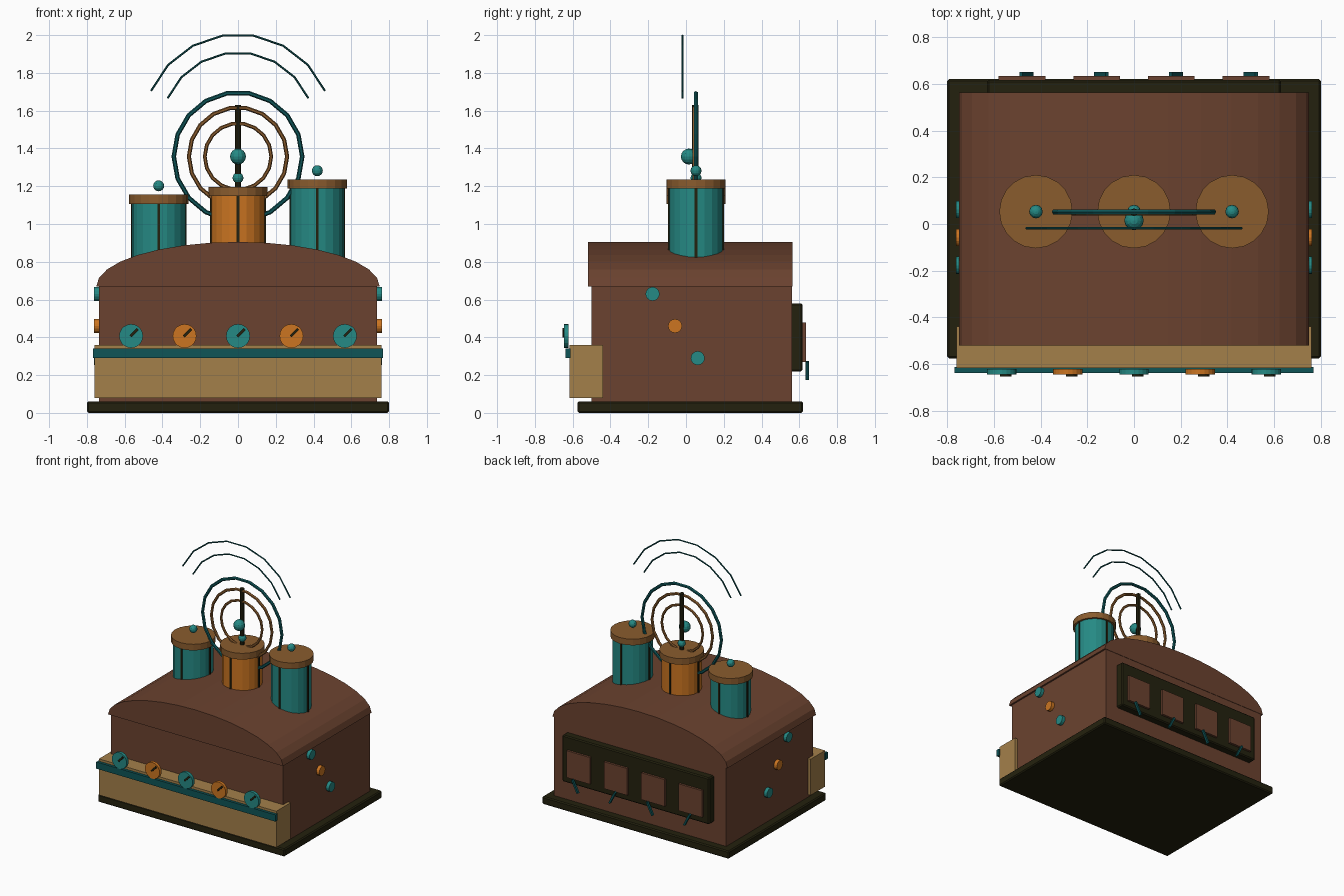
import bpy, bmesh, math
from mathutils import Matrix, Vector

if "Cube" in bpy.data.objects:
    bpy.data.objects.remove(bpy.data.objects["Cube"])


def srgb(c):
    return c / 12.92 if c <= 0.04045 else ((c + 0.055) / 1.055) ** 2.4


def material(name, r, g, b):
    m = bpy.data.materials.new(name)
    m.diffuse_color = (srgb(r), srgb(g), srgb(b), 1)
    m.use_nodes = True
    m.node_tree.nodes["Principled BSDF"].inputs["Base Color"].default_value = m.diffuse_color
    return m


BROWN = material("brown", 0.42, 0.26, 0.185)
TAN = material("tan", 0.64, 0.50, 0.29)
TEAL = material("teal", 0.145, 0.54, 0.52)
DEEP = material("dark teal", 0.055, 0.33, 0.34)
ORANGE = material("orange", 0.80, 0.46, 0.13)
COPPER = material("copper", 0.54, 0.36, 0.18)
BLACK = material("near black", 0.14, 0.13, 0.055)


def finish(name, bm, mat):
    bmesh.ops.recalc_face_normals(bm, faces=bm.faces)
    me = bpy.data.meshes.new(name)
    bm.to_mesh(me)
    bm.free()
    me.materials.append(mat)
    ob = bpy.data.objects.new(name, me)
    bpy.context.collection.objects.link(ob)
    return ob


def box(name, lo, hi, mat, bevel=0.0, tilt=0.0):
    """Box between two corners, optionally tilted about its y axis."""
    lo, hi = Vector(lo), Vector(hi)
    bm = bmesh.new()
    bmesh.ops.create_cube(bm, size=1, matrix=Matrix.Translation((lo + hi) / 2)
                          @ Matrix.Rotation(tilt, 4, 'Y') @ Matrix.Diagonal((*(hi - lo), 1)))
    if bevel:
        bmesh.ops.bevel(bm, geom=bm.edges[:], offset=bevel, segments=1, affect='EDGES')
    return finish(name, bm, mat)


def cylinder(name, centre, r, depth, mat, axis='Z', sides=20):
    rot = {'Z': Matrix(), 'X': Matrix.Rotation(math.pi / 2, 4, 'Y'),
           'Y': Matrix.Rotation(math.pi / 2, 4, 'X')}[axis]
    bm = bmesh.new()
    bmesh.ops.create_cone(bm, cap_ends=True, segments=sides, radius1=r, radius2=r,
                          depth=depth, matrix=Matrix.Translation(centre) @ rot)
    return finish(name, bm, mat)


def ball(name, centre, r, mat):
    bm = bmesh.new()
    bmesh.ops.create_uvsphere(bm, u_segments=12, v_segments=8, radius=r,
                              matrix=Matrix.Translation(centre))
    return finish(name, bm, mat)


def tube(name, pts, r, mat, closed=False, sides=6):
    """Tube along points lying in one x-z plane."""
    pts = [Vector(p) for p in pts]
    n = len(pts)
    bm = bmesh.new()
    rings = []
    for i, p in enumerate(pts):
        a = pts[(i - 1) % n] if closed or i else p
        b = pts[(i + 1) % n] if closed or i < n - 1 else p
        side = (b - a).normalized().cross(Vector((0, 1, 0)))
        rings.append([bm.verts.new(p + r * (math.cos(t) * side + math.sin(t) * Vector((0, 1, 0))))
                      for t in (2 * math.pi * k / sides for k in range(sides))])
    for i in range(n if closed else n - 1):
        A, B = rings[i], rings[(i + 1) % n]
        for k in range(sides):
            j = (k + 1) % sides
            bm.faces.new((A[k], A[j], B[j], B[k]))
    if not closed:
        bm.faces.new(rings[0])
        bm.faces.new(rings[-1])
    return finish(name, bm, mat)


def arc(cz, y, r, a0, a1, n):
    return [(r * math.cos(t), y, cz + r * math.sin(t))
            for t in (math.radians(a0 + (a1 - a0) * i / n) for i in range(n + 1))]


# Base and body
box("base_plate", (-0.8, -0.575, 0), (0.8, 0.62, 0.06), BLACK, 0.008)
box("body", (-0.737, -0.5, 0.055), (0.737, 0.56, 0.68), BROWN)

# Arched lid: half ellipse extruded along y
bm = bmesh.new()
prof = [bm.verts.new((0.75 * math.cos(math.pi * i / 16), -0.52,
                      0.67 + 0.235 * math.sin(math.pi * i / 16))) for i in range(17)]
face = bm.faces.new(prof)
ext = bmesh.ops.extrude_face_region(bm, geom=[face])
bmesh.ops.translate(bm, vec=(0, 1.083, 0),
                    verts=[v for v in ext["geom"] if isinstance(v, bmesh.types.BMVert)])
finish("arched_lid", bm, BROWN)

# Front console with trim and dials
box("console", (-0.76, -0.617, 0.08), (0.76, -0.44, 0.36), TAN)
box("console_trim", (-0.768, -0.638, 0.29), (0.768, -0.612, 0.342), DEEP)
for i in range(5):
    x = (i - 2) * 0.283
    cylinder(f"dial_{i}", (x, -0.633, 0.407), 0.063, 0.024, ORANGE if i % 2 else TEAL, 'Y')
    box(f"dial_needle_{i}", (x + 0.009, -0.653, 0.397), (x + 0.023, -0.643, 0.453),
        BLACK, tilt=math.radians(45))

# Side buttons, both sides
for s, side in ((-1, "left"), (1, "right")):
    for i, (y, z) in enumerate(((-0.177, 0.63), (-0.058, 0.46), (0.062, 0.29))):
        cylinder(f"{side}_button_{i}", (s * 0.748, y, z), 0.037, 0.03,
                 ORANGE if i == 1 else TEAL, 'X', 16)

# Back panel with plates and levers
box("back_panel", (-0.63, 0.55, 0.22), (0.63, 0.617, 0.58), BLACK, 0.008)
for i in range(4):
    x = (i - 1.5) * 0.32
    box(f"back_plate_{i}", (x - 0.1, 0.61, 0.27), (x + 0.1, 0.634, 0.478), BROWN)
    box(f"lever_{i}", (x + 0.013, 0.632, 0.172), (x + 0.027, 0.65, 0.278), DEEP,
        tilt=math.radians(27 if i % 2 else -27))

# Three towers with ribs, caps and finials
TY = 0.053
for name, x, top, mat in (("left", -0.42, 1.155, TEAL), ("middle", 0, 1.197, ORANGE),
                          ("right", 0.42, 1.235, TEAL)):
    cylinder(f"{name}_tower", (x, TY, (0.78 + top - 0.02) / 2), 0.142, top - 0.8, mat)
    for k in range(4):
        a = k * math.pi / 2
        cx, cy = x + 0.14 * math.cos(a), TY + 0.14 * math.sin(a)
        box(f"{name}_tower_rib_{k}", (cx - 0.007, cy - 0.007, 0.79),
            (cx + 0.007, cy + 0.007, top - 0.03), BLACK)
    cylinder(f"{name}_tower_cap", (x, TY, top - 0.024), 0.157, 0.048, COPPER)
    ball(f"{name}_finial", (x, TY, top + 0.047), 0.029, TEAL)

# Mast, rings and signal arcs
cylinder("mast", (0, 0.05, 1.395), 0.017, 0.47, BLACK, sides=10)
ball("mast_ball", (0, 0.015, 1.357), 0.042, TEAL)
for name, r, t, y, mat in (("outer_ring", 0.34, 0.012, 0.052, DEEP),
                           ("middle_ring", 0.26, 0.011, 0.045, COPPER),
                           ("inner_ring", 0.176, 0.010, 0.045, COPPER)):
    tube(name, arc(1.357, y, r, 0, 360, 18)[:-1], t, mat, closed=True)
for name, r in (("small_signal_arc", 0.408), ("large_signal_arc", 0.504)):
    tube(name, arc(1.5, -0.018, r, 24, 156, 7), 0.0055, DEEP)
